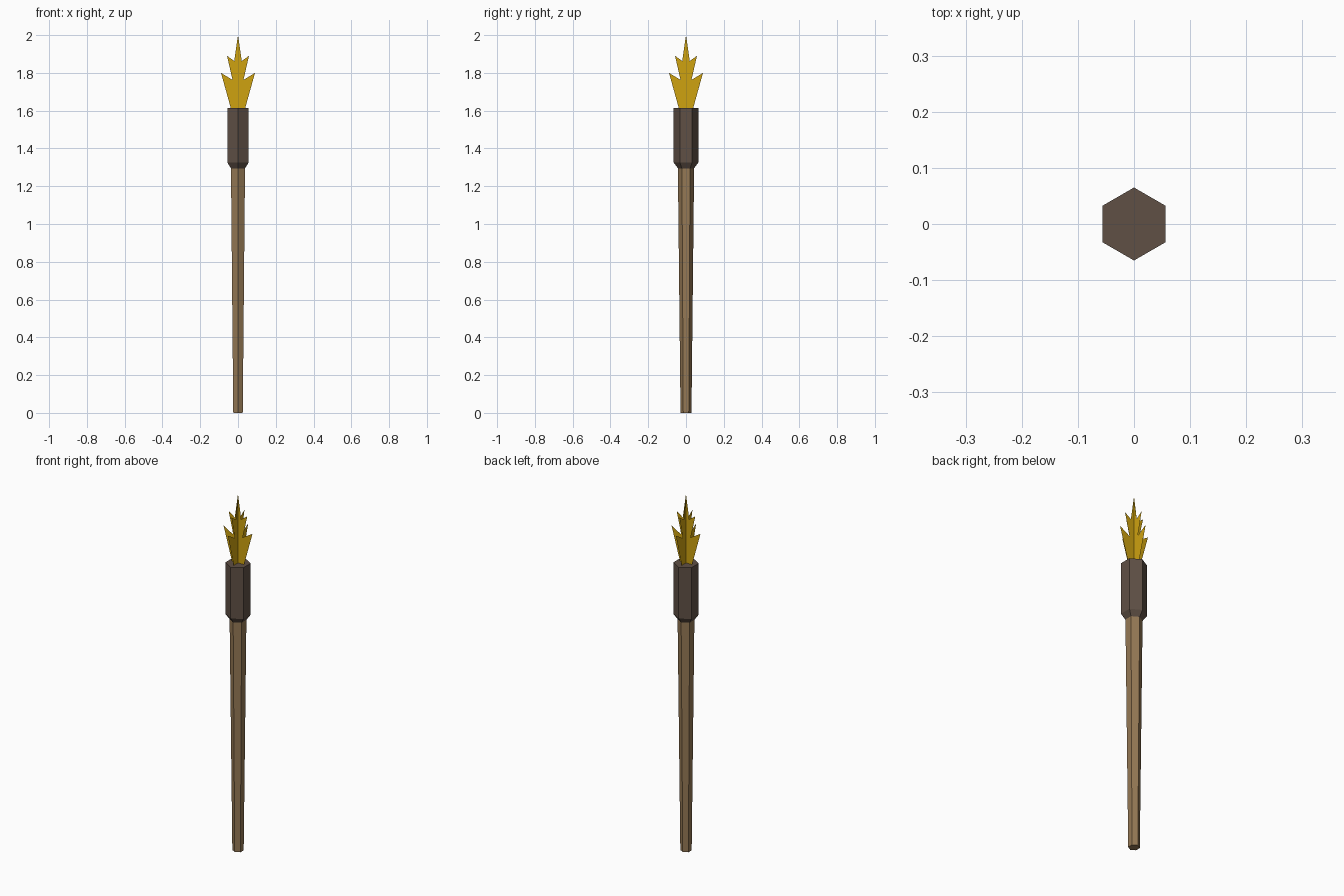
import bpy, bmesh
from math import sin, cos, pi

if "Cube" in bpy.data.objects:
    bpy.data.objects.remove(bpy.data.objects["Cube"])


def material(name, rgb):
    m = bpy.data.materials.new(name)
    m.diffuse_color = (*rgb, 1)
    m.use_nodes = True
    m.node_tree.nodes["Principled BSDF"].inputs["Base Color"].default_value = m.diffuse_color
    return m


def add_object(name, bm, mat):
    mesh = bpy.data.meshes.new(name)
    bm.to_mesh(mesh)
    bm.free()
    mesh.materials.append(mat)
    ob = bpy.data.objects.new(name, mesh)
    bpy.context.collection.objects.link(ob)
    return ob


def hex_prism(name, profile, mat, cap_bottom=True, cap_top=True):
    """Six-sided solid from (radius, z) rings, corners pointing along y."""
    bm = bmesh.new()
    rings = [[bm.verts.new((r * sin(i * pi / 3), -r * cos(i * pi / 3), z))
              for i in range(6)] for r, z in profile]
    for a, b in zip(rings, rings[1:]):
        for i in range(6):
            j = (i + 1) % 6
            bm.faces.new((a[i], a[j], b[j], b[i]))
    if cap_bottom:
        bm.faces.new(rings[0][::-1])
    if cap_top:
        bm.faces.new(rings[-1])
    return add_object(name, bm, mat)


wood = material("wood", (0.30, 0.19, 0.09))
wrap = material("dark_wrap", (0.115, 0.08, 0.06))
fire = material("fire", (0.62, 0.36, 0.005))

# Tapered handle and the wrapped head on top of it
hex_prism("handle", [(0.029, 0), (0.043, 1.3)], wood, cap_top=False)
hex_prism("wrapped_head", [(0.043, 1.295), (0.065, 1.325), (0.065, 1.613)], wrap)

# Flame: two crossed flat sheets, each a mirrored jagged half outline
half = [(0.037, 1.61), (0.09, 1.80), (0.029, 1.763),
        (0.058, 1.89), (0.02, 1.863)]
bm = bmesh.new()
for dx, dy in ((1, 0), (-1, 0), (0, 1), (0, -1)):
    outline = [(0, 1.61)] + half + [(0, 2.0)]
    bm.faces.new([bm.verts.new((r * dx, r * dy, z)) for r, z in outline])
bmesh.ops.remove_doubles(bm, verts=bm.verts, dist=1e-5)
add_object("flame", bm, fire)
